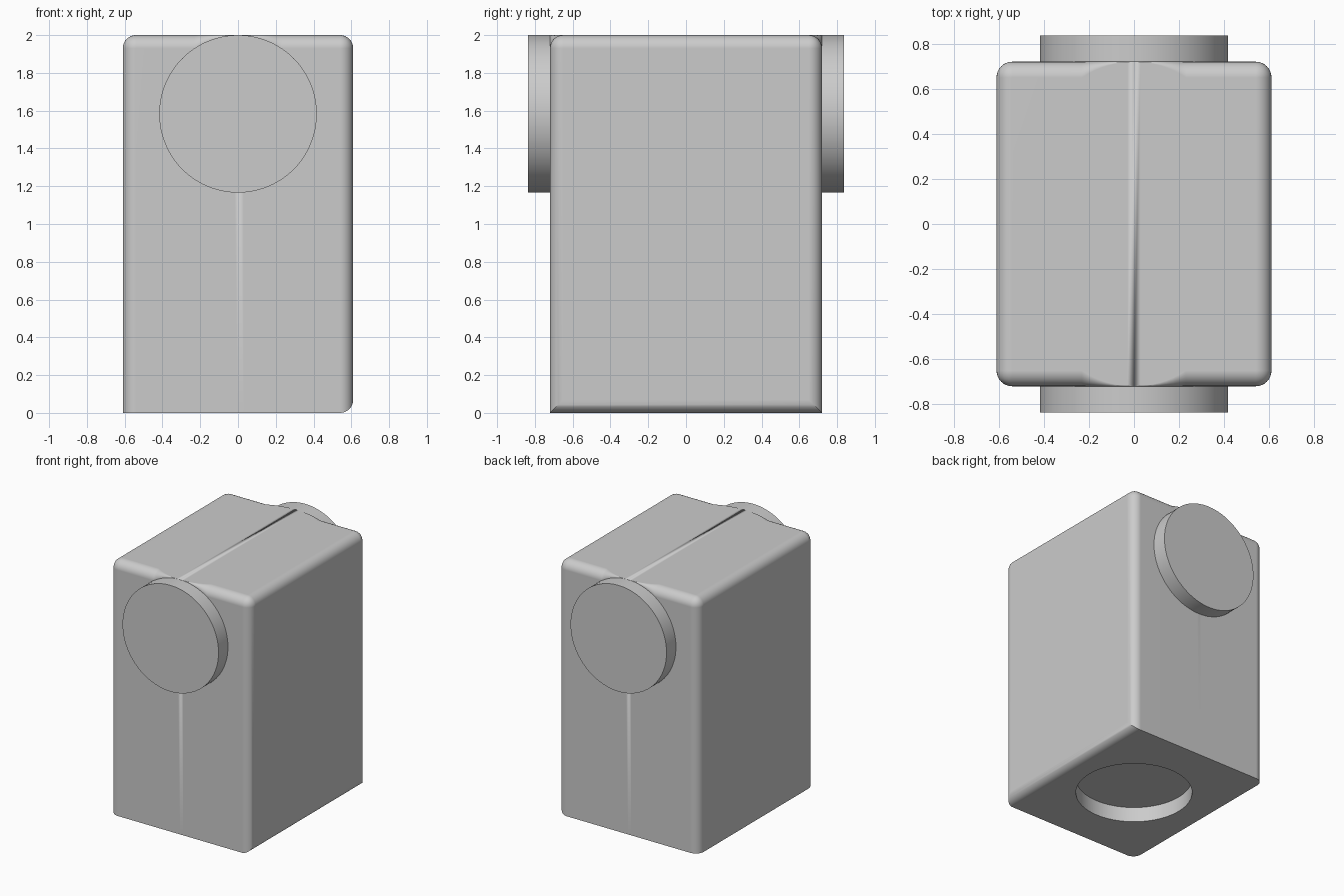
import bpy
import bmesh
import math
from mathutils import Matrix

HX, HY, TOP = 0.61, 0.72, 2.0      # body half sizes and height
FILLET = 0.07
R, DEPTH = 0.417, 0.117            # disc and socket
DISC_Z = TOP - R

cube = bpy.data.objects.get("Cube")
if cube:
    bpy.data.objects.remove(cube, do_unlink=True)

grey = bpy.data.materials.new("light grey")
grey.use_nodes = True
grey.diffuse_color = (0.6, 0.6, 0.6, 1)
grey.node_tree.nodes["Principled BSDF"].inputs["Base Color"].default_value = (0.6, 0.6, 0.6, 1)


def add_object(name, bm):
    mesh = bpy.data.meshes.new(name)
    bm.to_mesh(mesh)
    bm.free()
    mesh.materials.append(grey)
    obj = bpy.data.objects.new(name, mesh)
    bpy.context.collection.objects.link(obj)
    return obj


def activate(obj):
    bpy.ops.object.select_all(action='DESELECT')
    obj.select_set(True)
    bpy.context.view_layer.objects.active = obj


def smooth(obj):
    activate(obj)
    bpy.ops.object.shade_smooth_by_angle(angle=math.radians(35))
    obj.modifiers.new("flat face normals", 'WEIGHTED_NORMAL').keep_sharp = True


def cylinder(name, matrix, depth):
    bm = bmesh.new()
    bmesh.ops.create_cone(bm, cap_ends=True, segments=96, radius1=R, radius2=R,
                          depth=depth, matrix=matrix)
    return add_object(name, bm)


# Body: rounded block, with only the +x edge rounded at the bottom
bm = bmesh.new()
bmesh.ops.create_cube(bm, size=1, matrix=Matrix.Translation((0, 0, TOP / 2))
                      @ Matrix.Diagonal((2 * HX, 2 * HY, TOP, 1)))
edges = [e for e in bm.edges
         if any(v.co.z > 1 for v in e.verts) or all(v.co.x > 0 for v in e.verts)]
bmesh.ops.bevel(bm, geom=edges, offset=FILLET, segments=8, profile=0.5, affect='EDGES')

# Top front and back roundings shrink to follow the disc rims
reach = math.sqrt(R ** 2 - (R - FILLET) ** 2)
for i in range(-8, 9):
    bmesh.ops.bisect_plane(bm, geom=bm.verts[:] + bm.edges[:] + bm.faces[:],
                           plane_co=(reach * i / 8, 0, 0), plane_no=(1, 0, 0))
for v in bm.verts:
    if abs(v.co.x) < reach and v.co.z > TOP - FILLET - 0.001 and abs(v.co.y) > HY - FILLET - 0.001:
        k = (R - math.sqrt(R ** 2 - v.co.x ** 2)) / FILLET
        edge_y = math.copysign(HY, v.co.y)
        v.co.y = edge_y + (v.co.y - edge_y) * k
        v.co.z = TOP + (v.co.z - TOP) * k
bmesh.ops.remove_doubles(bm, verts=bm.verts[:], dist=0.00005)
body = add_object("body", bm)

# Round socket in the underside
cutter = cylinder("socket_cutter", Matrix.Identity(4), 2 * DEPTH)
cutter.hide_render = True
cut = body.modifiers.new("socket", 'BOOLEAN')
cut.operation, cut.solver, cut.object = 'DIFFERENCE', 'EXACT', cutter
activate(body)
bpy.ops.object.modifier_apply(modifier=cut.name)
bpy.data.objects.remove(cutter, do_unlink=True)
smooth(body)

# Discs on the front and back
for name, side in (("front_disc", -1), ("back_disc", 1)):
    place = Matrix.Translation((0, side * (HY + DEPTH / 2), DISC_Z)) @ Matrix.Rotation(math.pi / 2, 4, 'X')
    smooth(cylinder(name, place, DEPTH))
